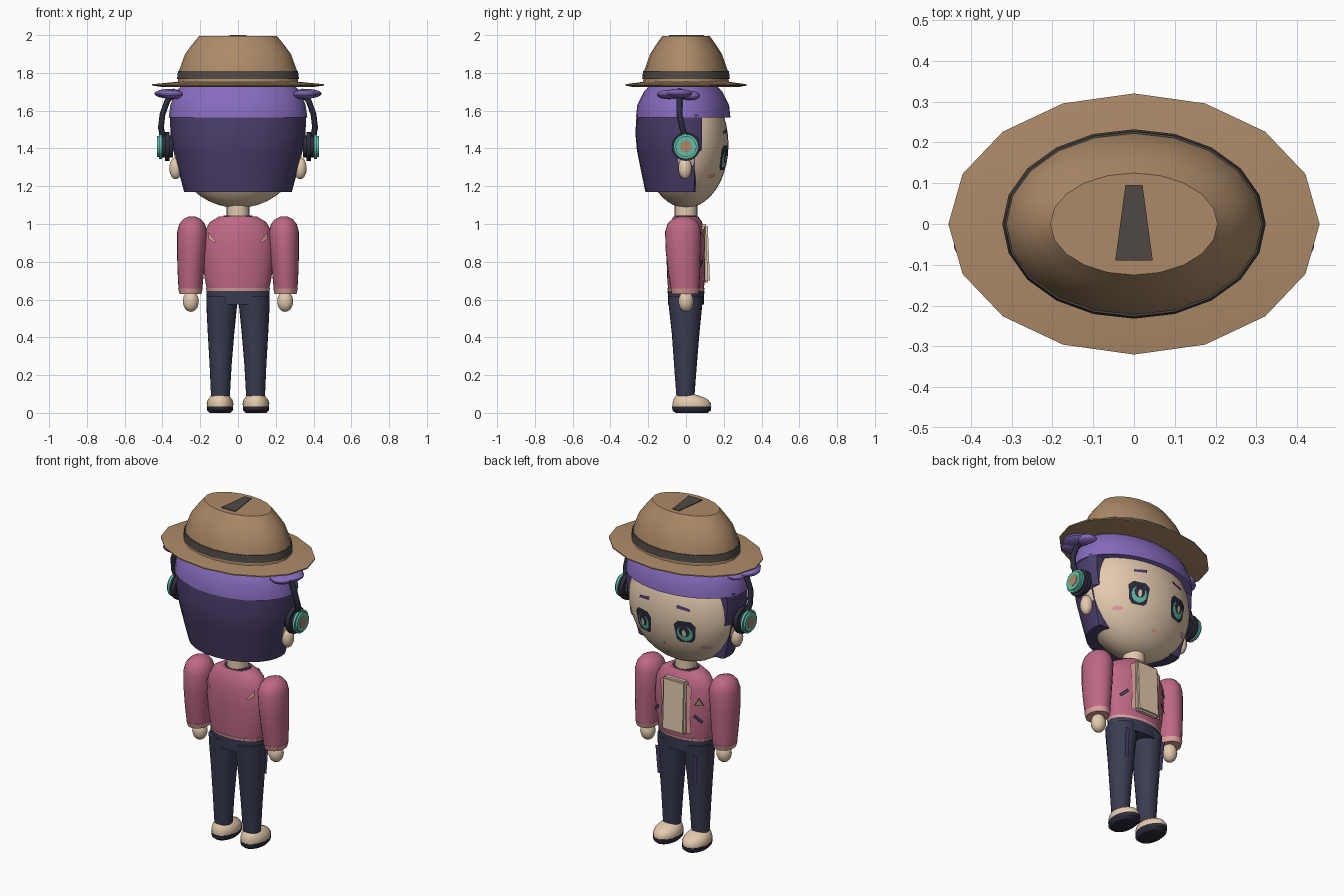
import bpy, bmesh, math
from mathutils import Vector

cube = bpy.data.objects.get("Cube")
if cube:
    bpy.data.objects.remove(cube)


def material(name, r, g, b):
    def lin(c):
        c /= 255
        return c / 12.92 if c < 0.04 else ((c + 0.055) / 1.055) ** 2.4
    m = bpy.data.materials.new(name)
    m.use_nodes = True
    col = (lin(r), lin(g), lin(b), 1)
    m.diffuse_color = col
    m.node_tree.nodes["Principled BSDF"].inputs["Base Color"].default_value = col
    return m


skin = material("cream skin", 228, 202, 174)
pink = material("rose jacket", 190, 104, 134)
trim = material("pale pink trim", 222, 160, 156)
denim = material("navy denim", 58, 60, 82)
hair_dark = material("dark violet hair", 76, 63, 108)
violet = material("violet hair", 134, 108, 190)
tan = material("tan felt", 172, 138, 104)
band_grey = material("charcoal band", 78, 73, 68)
black = material("dark headset", 44, 44, 60)
teal = material("teal", 96, 190, 168)


def finish(name, bm, mat, angle=40):
    bmesh.ops.recalc_face_normals(bm, faces=bm.faces)
    me = bpy.data.meshes.new(name)
    bm.to_mesh(me)
    bm.free()
    me.materials.append(mat)
    me.shade_smooth()
    me.set_sharp_from_angle(angle=math.radians(angle))
    ob = bpy.data.objects.new(name, me)
    bpy.context.collection.objects.link(ob)
    return ob


def loft(name, rings, mat, segs=24, limit=None, angle=40):
    """Skin of stacked ellipses (z, rx, ry, cx, cy); limit(z) clips the +y side flat."""
    bm = bmesh.new()
    loops = []
    for z, rx, ry, *c in rings:
        cx, cy = c if c else (0, 0)
        loop = []
        for i in range(segs):
            t = math.tau * i / segs
            y = cy + ry * math.sin(t)
            x = cx + rx * math.cos(t)
            if limit and y > limit(z):
                y = limit(z)
            loop.append(bm.verts.new((x, y, z)))
        loops.append(loop)
    for a, b in zip(loops, loops[1:]):
        for i in range(segs):
            j = (i + 1) % segs
            bm.faces.new((a[i], a[j], b[j], b[i]))
    bm.faces.new(loops[0])
    bm.faces.new(loops[-1])
    return finish(name, bm, mat, angle)


def ball(name, loc, size, mat, segs=20):
    bm = bmesh.new()
    bmesh.ops.create_uvsphere(bm, u_segments=segs, v_segments=segs // 2 + 2, radius=1)
    for v in bm.verts:
        v.co = Vector(loc) + Vector(a * b for a, b in zip(v.co, size))
    return finish(name, bm, mat)


def disc(name, x, depth, radius, z, mat, segs=24):
    """Rounded drum whose axis runs along x."""
    bm = bmesh.new()
    bmesh.ops.create_cone(bm, cap_ends=True, segments=segs, radius1=radius, radius2=radius, depth=depth)
    edges = [e for e in bm.edges if abs(e.verts[0].co.z - e.verts[1].co.z) < 1e-5]
    bmesh.ops.bevel(bm, geom=edges, offset=depth * 0.3, segments=2, affect='EDGES')
    for v in bm.verts:
        v.co = (x + v.co.z, v.co.x, z + v.co.y)
    return finish(name, bm, mat)


def decal(name, pts, mat, surface, lift):
    """Thin plate of (x, z) points laid on a curved surface y = surface(x, z)."""
    bm = bmesh.new()
    n = len(pts)
    centre = (sum(p[0] for p in pts) / n, sum(p[1] for p in pts) / n)
    def place(x, z):
        y = surface(x, z)
        return bm.verts.new((x, y + math.copysign(lift, y), z))
    mid = place(*centre)
    rim = [place(*p) for p in pts]
    for i in range(n):
        bm.faces.new((mid, rim[i], rim[(i + 1) % n]))
    ob = finish(name, bm, mat)
    if sum(p.normal.y for p in ob.data.polygons) * surface(*centre) < 0:
        ob.data.flip_normals()
    return ob


def oval(cx, cz, rx, rz, n=12):
    return [(cx + rx * math.cos(math.tau * i / n), cz + rz * math.sin(math.tau * i / n)) for i in range(n)]


HEAD = Vector((0.342, 0.225, 0.335))
HEAD_Z = 1.42


def face(x, z):
    return HEAD.y * math.sqrt(max(0, 1 - (x / HEAD.x) ** 2 - ((z - HEAD_Z) / HEAD.z) ** 2))


def chest(x, z):
    return 0.1 * math.sqrt(max(0, 1 - (x / 0.19) ** 2)) + 0.002


def back(x, z):
    return -chest(x, z)


# Head, neck and hair
ball("head", (0, 0, HEAD_Z), HEAD, skin, 36)
loft("neck", [(1.02, .06, .06), (1.13, .06, .06)], skin)
loft("back_hair", [(1.17, .285, .215), (1.28, .315, .238), (1.38, .34, .258), (1.39, .343, .26),
                   (1.48, .358, .268), (1.58, .36, .262)], hair_dark, 32,
     lambda z: 0.05 if z < 1.385 else 0.085)
loft("hair_cap", [(1.565, .367, .25, 0, -.015), (1.63, .358, .243, 0, -.015),
                  (1.70, .33, .208, 0, -.015), (1.74, .29, .17, 0, -.015)], violet, 32)

# Hat
loft("hat_brim", [(1.725, .40, .28), (1.733, .455, .32), (1.74, .455, .32), (1.755, .30, .21)], tan, 16, angle=25)
loft("hat_crown", [(1.74, .32, .228), (1.81, .313, .222), (1.9, .28, .19), (1.95, .243, .158),
                   (1.996, .205, .125)], tan, 20)
loft("hat_band", [(1.768, .323, .232), (1.81, .317, .227)], band_grey, 20)
bm = bmesh.new()
wedge = [bm.verts.new(p) for p in ((-.046, -.09, 2), (.046, -.09, 2), (.021, .095, 2), (-.021, .095, 2))]
top = bmesh.ops.extrude_face_region(bm, geom=[bm.faces.new(wedge)])
for v in top["geom"]:
    if isinstance(v, bmesh.types.BMVert):
        v.co.z -= 0.005
finish("hat_crease", bm, band_grey)

# Face centre and torso
decal("nose", oval(0, 1.25, .008, .006, 6), trim, face, .004)
decal("mouth", oval(0, 1.185, .016, .006, 8), trim, face, .004)
loft("jacket", [(.655, .165, .095), (.72, .178, .1), (.85, .19, .104), (.95, .182, .1),
                (1.01, .15, .085), (1.04, .1, .065)], pink, 28)
loft("jacket_hem", [(.64, .164, .095), (.66, .17, .098)], trim, 28)
loft("collar", [(1.03, .08, .063), (1.046, .075, .06)], band_grey)
loft("waistband", [(.575, .165, .095), (.645, .168, .097)], denim, 28)
bm = bmesh.new()
bmesh.ops.create_cube(bm, size=1)
for v in bm.verts:
    v.co = (v.co.x * .15, .095 + v.co.y * .04 + (.012 if v.co.z < 0 else 0), .845 + v.co.z * .31)
bmesh.ops.bevel(bm, geom=bm.edges[:], offset=.01, segments=2, affect='EDGES')
finish("shirt_front", bm, skin)
decal("chest_badge", [(-.165, .865), (-.115, .865), (-.14, .915)], band_grey, chest, .008)
decal("badge_centre", [(-.156, .871), (-.124, .871), (-.14, .904)], tan, chest, .011)

for s, side in ((1, "left"), (-1, "right")):
    def name(part):
        return side + "_" + part

    def mirror(pts):
        return [(s * x, z) for x, z in pts]

    # Eyes, brow and blush
    decal(name("eye_outline"), mirror([(.085, 1.30), (.1, 1.285), (.165, 1.285), (.185, 1.31), (.195, 1.39),
                                       (.17, 1.415), (.1, 1.415), (.075, 1.39)]), black, face, .004)
    decal(name("eye_iris"), oval(s * .135, 1.342, .043, .047), teal, face, .007)
    decal(name("eye_pupil"), oval(s * .135, 1.355, .03, .035), black, face, .0095)
    decal(name("eye_shine"), oval(s * .135, 1.345, .011, .022, 8), skin, face, .012)
    decal(name("brow"), mirror([(.09, 1.485), (.165, 1.475), (.165, 1.49), (.09, 1.505)]), hair_dark, face, .005)
    decal(name("blush"), oval(s * .225, 1.255, .026, .012, 10), trim, face, .004)

    # Ear, headset and hair tufts
    ball(name("ear"), (s * .33, -.005, 1.295), (.034, .036, .058), skin)
    disc(name("ear_pad"), s * .375, .06, .076, 1.41, black)
    disc(name("cup_ring"), s * .41, .035, .066, 1.41, teal)
    disc(name("cup_centre"), s * .423, .014, .037, 1.41, tan)
    curve = bpy.data.curves.new(name("headset_arm"), 'CURVE')
    curve.dimensions = '3D'
    curve.bevel_depth = .016
    curve.bevel_resolution = 2
    curve.use_fill_caps = True
    path = [(.395, 0, 1.45), (.408, -.02, 1.51), (.40, -.035, 1.58), (.375, -.035, 1.65), (.33, -.035, 1.71)]
    spline = curve.splines.new('POLY')
    spline.points.add(len(path) - 1)
    for p, (x, y, z) in zip(spline.points, path):
        p.co = (s * x, y, z, 1)
    curve.materials.append(black)
    bpy.context.collection.objects.link(bpy.data.objects.new(name("headset_arm"), curve))
    for i, (x, y, z, r) in enumerate(((.365, -.04, 1.69, .08), (.35, -.09, 1.685, .065), (.345, .02, 1.68, .055))):
        ball(name("hair_tuft_%d" % i), (s * x, y, z), (r, r, .025), violet, 14)

    # Arm, cuff and hand
    a = s * .243
    loft(name("sleeve"), [(.655, .063, .075, s * .252, -.005), (.75, .07, .085, s * .25, -.01),
                          (.85, .076, .092, s * .247, -.015), (.96, .079, .095, a, -.016),
                          (1.0, .068, .083, a, -.015), (1.025, .048, .06, a, -.014),
                          (1.04, .018, .024, a, -.012)], pink, angle=60)
    loft(name("cuff"), [(.63, .058, .07, s * .252, -.005), (.658, .065, .077, s * .252, -.005)], trim)
    ball(name("hand"), (s * .25, 0, .59), (.042, .04, .055), skin)

    # Jacket details
    decal(name("lapel"), mirror([(.07, .69), (.1, .7), (.09, .84), (.105, .97), (.07, .99)]), trim, chest, .007)
    decal(name("pocket"), mirror([(.11, .80), (.12, .815), (.16, .775), (.15, .76)]), denim, chest, .009)
    decal(name("back_tab"), mirror([(.115, .905), (.155, .955), (.155, .92), (.125, .90)]), trim, back, .008)

    # Leg and shoe
    loft(name("leg"), [(.09, .05, .048, s * .093, -.003), (.25, .058, .06, s * .092, -.003),
                       (.42, .07, .073, s * .09, -.002), (.58, .082, .09, s * .086, -.003),
                       (.62, .083, .094, s * .085, -.003)], denim)
    def thigh(x, z):
        return .052 + .075 * (z - .25)
    decal(name("thigh_panel"), mirror([(.105, .40), (.13, .40), (.135, .57), (.11, .57)]), hair_dark, thigh, .017)
    loft(name("sock"), [(.07, .042, .044, s * .093, 0), (.11, .042, .044, s * .093, 0)], trim)
    loft(name("shoe"), [(.028, .068, .1, s * .095, .03), (.05, .071, .102, s * .095, .03),
                        (.072, .064, .09, s * .095, .025), (.09, .048, .065, s * .095, .01),
                        (.1, .03, .04, s * .094, 0)], skin, angle=60)
    loft(name("sole"), [(0, .055, .085, s * .095, .03), (.014, .068, .102, s * .095, .03),
                        (.034, .07, .104, s * .095, .03)], black)
